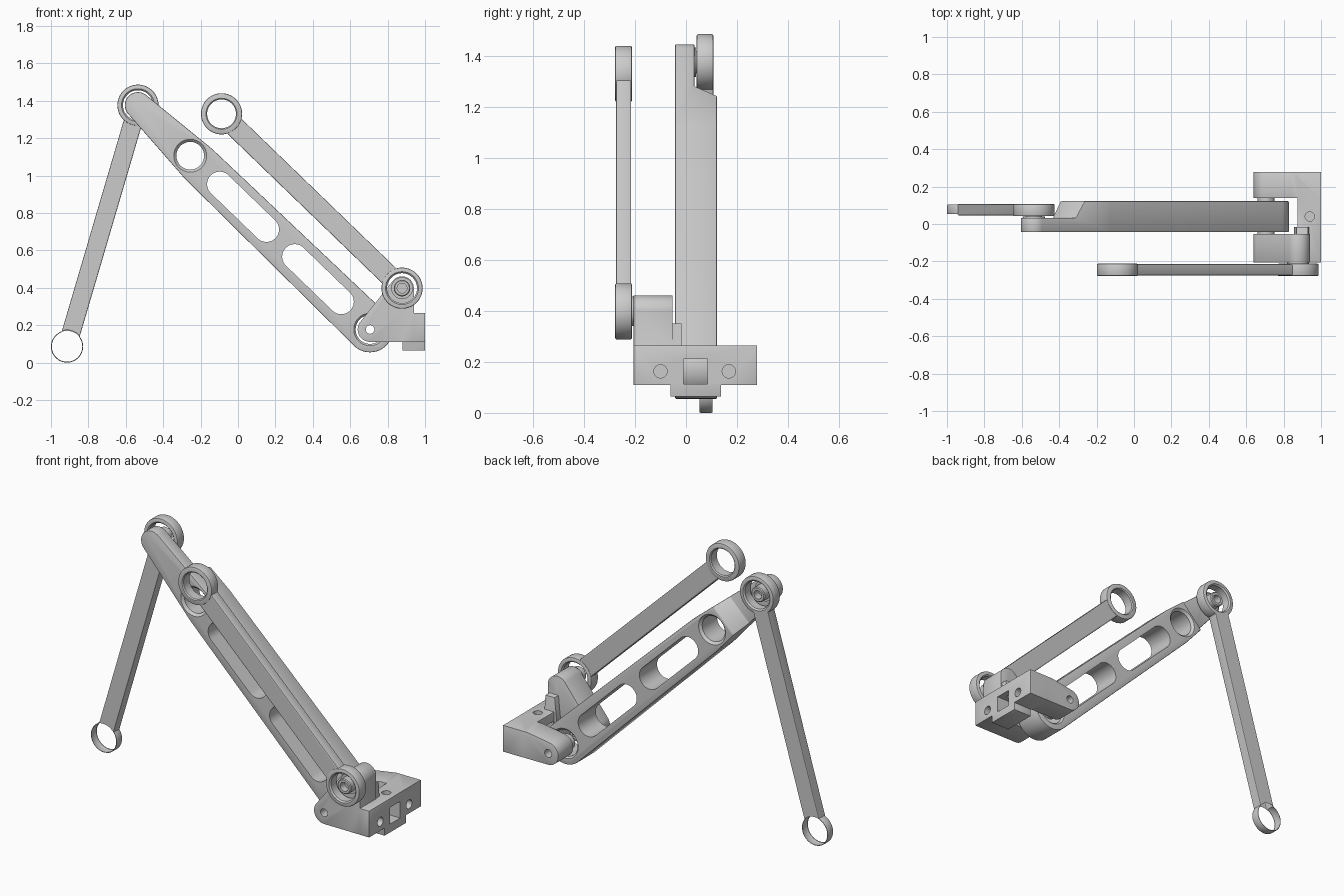
import bpy, bmesh, math
from mathutils import Vector, Matrix, geometry

if "Cube" in bpy.data.objects:
    bpy.data.objects.remove(bpy.data.objects["Cube"])

# Joint centres in the x-z plane
A, B = Vector((0.706, 0.177)), Vector((-0.535, 1.376))
C, D = Vector((0.877, 0.398)), Vector((-0.088, 1.33))
E = Vector((-0.914, 0.086))
U = (B - A).normalized()
N = Vector((U.y, -U.x))


def finish(bm, name):
    bmesh.ops.recalc_face_normals(bm, faces=bm.faces)
    me = bpy.data.meshes.new(name)
    bm.to_mesh(me)
    bm.free()
    ob = bpy.data.objects.new(name, me)
    bpy.context.collection.objects.link(ob)
    return ob


def circle(c, r, n=64):
    return [Vector((c[0] + r * math.cos(2 * math.pi * i / n),
                    c[1] + r * math.sin(2 * math.pi * i / n))) for i in range(n)]


def plate(name, pts, y0, y1):
    """Convex outline of x-z points, extruded from y0 to y1."""
    pts = [pts[i] for i in geometry.convex_hull_2d(pts)]
    bm = bmesh.new()
    f = bm.faces.new([bm.verts.new((p[0], y0, p[1])) for p in pts])
    ext = bmesh.ops.extrude_face_region(bm, geom=[f])["geom"]
    bmesh.ops.translate(bm, vec=(0, y1 - y0, 0),
                        verts=[v for v in ext if isinstance(v, bmesh.types.BMVert)])
    return finish(bm, name)


def box(name, x0, x1, y0, y1, z0, z1):
    return plate(name, [Vector(p) for p in ((x0, z0), (x1, z0), (x1, z1), (x0, z1))], y0, y1)


def turned(name, c, prof, axis='Y', n=64):
    """Solid of revolution about an axis; prof is (position, radius)."""
    bm = bmesh.new()
    rings = []
    for t, r in prof:
        ring = []
        for p in circle((0, 0), r, n):
            co = {'X': (t, c[0] + p.x, c[1] + p.y), 'Y': (c[0] + p.x, t, c[1] + p.y),
                  'Z': (c[0] + p.x, c[1] + p.y, t)}[axis]
            ring.append(bm.verts.new(co))
        rings.append(ring)
    for a, b in zip(rings, rings[1:]):
        for i in range(n):
            j = (i + 1) % n
            bm.faces.new((a[i], a[j], b[j], b[i]))
    bm.faces.new(rings[0])
    bm.faces.new(rings[-1])
    return finish(bm, name)


def apply_mod(ob, mod):
    bpy.context.view_layer.objects.active = ob
    bpy.ops.object.modifier_apply(modifier=mod.name)


def combine(ob, others, op):
    for o in others:
        m = ob.modifiers.new("bool", 'BOOLEAN')
        m.operation, m.solver, m.object = op, 'EXACT', o
        apply_mod(ob, m)
        bpy.data.objects.remove(o)
    return ob


def bevel(ob, w):
    m = ob.modifiers.new("bevel", 'BEVEL')
    m.width, m.segments, m.limit_method, m.angle_limit = w, 2, 'ANGLE', math.radians(40)
    apply_mod(ob, m)
    return ob


def bore(c, r, y0, y1, ch=0.01):
    """Through-hole cutter with a chamfer at both mouths."""
    return turned("cutter", c, [(y0 - .01, r + ch + .01), (y0 + ch, r), (y1 - ch, r), (y1 + .01, r + ch + .01)])


def smooth(ob):
    bpy.ops.object.select_all(action='DESELECT')
    ob.select_set(True)
    bpy.context.view_layer.objects.active = ob
    bpy.ops.object.shade_smooth_by_angle(angle=math.radians(30))


# Main arm: tapered slab with thinned tip, two slots and bearing bores
F, K = -0.043, 0.122
arm = plate("main_arm", circle(A, .122) + circle(A + U * 1.27, .108) + circle(B, .07), F, K)
bm = bmesh.new()
for s, y in ((1.50, .033), (2.0, .033), (2.0, .2), (1.385, .2)):
    for w in (-.3, .3):
        p = A + U * s + N * w
        bm.verts.new((p.x, y, p.y))
bmesh.ops.convex_hull(bm, input=bm.verts)
combine(arm, [finish(bm, "cutter")], 'DIFFERENCE')
bevel(arm, .005)
slots = [plate("cutter", circle(A + U * a, .067) + circle(A + U * b, .067), -.3, .3)
         for a, b in ((.214, .56), (.77, 1.118))]
combine(arm, slots + [bore(A, .077, F, K), bore(A + U * 1.337, .074, F, K, .014)], 'DIFFERENCE')

# Hub on the arm tip
hub = turned("tip_hub", B, [(.02, .058), (.04, .058), (.04, .044), (.09, .044), (.095, .039)])
combine(arm, [hub], 'UNION')
combine(arm, [turned("cutter", B, [(.05, .025), (.2, .025)])], 'DIFFERENCE')


# Ringed links: bar plus an eye at each end
def link(name, p, rp, yp, q, rq, yq, half, yb, hp, hq):
    bar = plate(name, circle(p, half) + circle(q, half), *yb)
    bevel(bar, .005)
    eyes = [bevel(plate("eye", circle(c, r), *y), .006) for c, r, y in ((p, rp, yp), (q, rq, yq))]
    combine(bar, eyes, 'UNION')
    return combine(bar, [bore(p, hp, yp[0], yp[1], .008), bore(q, hq, yq[0], yq[1], .006)], 'DIFFERENCE')


upper = link("upper_link", C, .11, (-.278, -.212), D, .11, (-.278, -.212), .055, (-.275, -.215), .08, .077)
rear = link("drop_link", B, .11, (.042, .107), E, .086, (.052, .105), .05, (.046, .107), .08, .076)

# Bracket: cross block, foot, two cheeks and a stiffening tab
bracket = box("base_bracket", .874, 1, -.205, .278, .11, .265)
V = Vector
combine(bracket, [
    box("foot", .88, 1, -.06, .137, .065, .12),
    plate("front_cheek", circle(A, .066) + circle(C, .063) + [V((.94, .11)), V((.94, .265))], -.205, -.053),
    plate("back_cheek", circle(A, .066) + [V((.84, .265)), V((.99, .265)), V((.99, .11))], .138, .278),
    plate("tab", [V((.855, .2)), V((.94, .2)), V((.93, .35)), V((.87, .35))], -.06, -.017),
], 'UNION')
bevel(bracket, .006)
combine(bracket, [
    turned("hub", A, [(-.07, .045), (-.01, .045), (-.005, .04)]),
    turned("hub", A, [(.085, .04), (.09, .045), (.16, .045)]),
    turned("hub", C, [(-.19, .058), (-.215, .058), (-.215, .044), (-.258, .044), (-.263, .039)]),
], 'UNION')
cuts = [turned("cutter", A, [(-.4, .023), (.4, .023)]),
        turned("cutter", C, [(-.4, .026), (-.22, .026)]),
        box("cutter", .8, 1.1, -.01, .085, .114, .212),
        turned("cutter", (.94, .04), [(.16, .025), (.4, .025)], 'Z')]
cuts += [turned("cutter", (y, .163), [(.9, .026), (1.1, .026)], 'X') for y in (-.1, .168)]
combine(bracket, cuts, 'DIFFERENCE')

for ob in (arm, upper, rear, bracket):
    smooth(ob)
